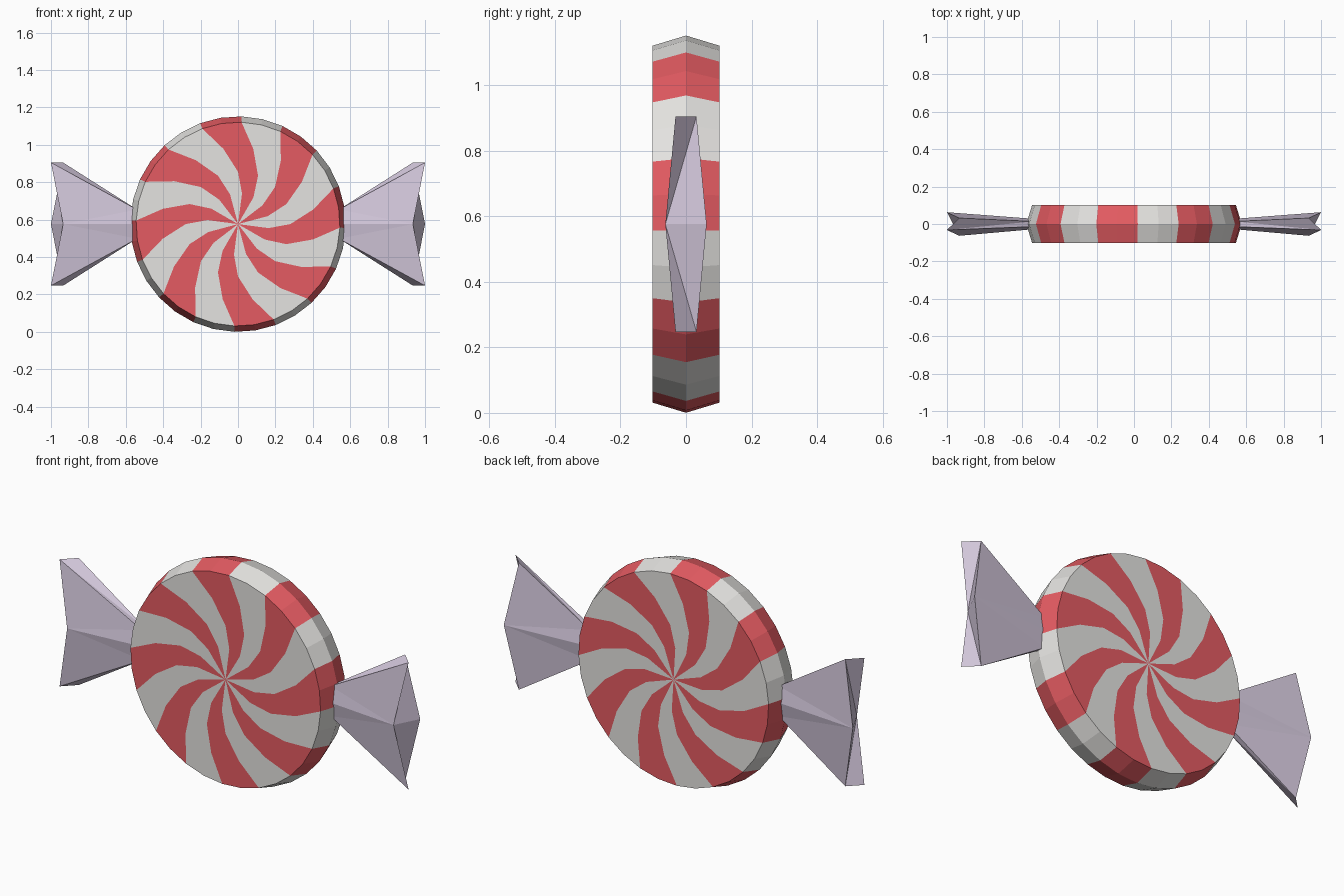
import bpy, bmesh
from math import radians, cos, sin

cube = bpy.data.objects.get("Cube")
if cube:
    bpy.data.objects.remove(cube, do_unlink=True)


def material(name, rgb):
    m = bpy.data.materials.new(name)
    m.use_nodes = True
    m.diffuse_color = (*rgb, 1)
    m.node_tree.nodes["Principled BSDF"].inputs["Base Color"].default_value = (*rgb, 1)
    return m


red = material("candy red", (0.78, 0.105, 0.122))
white = material("candy white", (0.78, 0.77, 0.75))
lilac = material("wrapper lilac", (0.66, 0.58, 0.72))


def finish(name, bm, mats):
    bmesh.ops.recalc_face_normals(bm, faces=bm.faces[:])
    mesh = bpy.data.meshes.new(name)
    bm.to_mesh(mesh)
    bm.free()
    for m in mats:
        mesh.materials.append(m)
    obj = bpy.data.objects.new(name, mesh)
    bpy.context.collection.objects.link(obj)
    return obj


CENTRE = 0.576
SIDES = 32
START = -2          # angle of the first stripe edge
HALF = 0.102        # half thickness

# Candy disc: rings from the front centre, over the rim, to the back centre
# Each ring is radius, twist in degrees
swirl = [(0.165, 28), (0.28, 20.5), (0.41, 9.5), (0.545, 0)]
rings = [(r, -HALF, -t) for r, t in swirl]
rings += [(0.576, 0, 0)]
rings += [(r, HALF, t) for r, t in reversed(swirl)]

bm = bmesh.new()
loops = []
for radius, y, twist in rings:
    loop = []
    for i in range(SIDES):
        a = radians(START + twist + 360 * i / SIDES)
        loop.append(bm.verts.new((radius * cos(a), y, CENTRE + radius * sin(a))))
    loops.append(loop)
front_hub = bm.verts.new((0, -HALF, CENTRE))
back_hub = bm.verts.new((0, HALF, CENTRE))
for i in range(SIDES):
    j = (i + 1) % SIDES
    faces = [bm.faces.new((front_hub, loops[0][i], loops[0][j])),
             bm.faces.new((back_hub, loops[-1][i], loops[-1][j]))]
    for p, q in zip(loops, loops[1:]):
        faces.append(bm.faces.new((p[i], p[j], q[j], q[i])))
    # Two segments per stripe, alternating red and white
    for f in faces:
        f.material_index = (i // 2) % 2
finish("candy_disc", bm, [red, white])


# Twisted wrapper end: a flared hexagonal tube with a zigzag outer edge
def wrapper(name, side):
    bm = bmesh.new()

    def hexagon(xs, y_top, y_mid, h):
        outline = [(-y_top, h), (y_top, h), (y_mid, 0),
                   (y_top, -h), (-y_top, -h), (-y_mid, 0)]
        return [bm.verts.new((side * xs[k % 2], y, CENTRE + z))
                for k, (y, z) in enumerate(outline)]

    inner = hexagon((0.54, 0.54), 0.014, 0.028, 0.078)
    outer = hexagon((1.0, 0.935), 0.032, 0.063, 0.329)
    for k in range(6):
        n = (k + 1) % 6
        # Creases fan from the middle corners of the flare
        if n in (2, 5):
            bm.faces.new((outer[k], outer[n], inner[k]))
            bm.faces.new((outer[n], inner[n], inner[k]))
        else:
            bm.faces.new((outer[k], outer[n], inner[n]))
            bm.faces.new((outer[k], inner[n], inner[k]))
    # Folded end cap, all creases meeting at the front middle corner
    for k in range(4):
        bm.faces.new((outer[5], outer[k], outer[k + 1]))
    bm.faces.new(inner)
    return finish(name, bm, [lilac])


wrapper("left_wrapper", 1)
wrapper("right_wrapper", -1)
